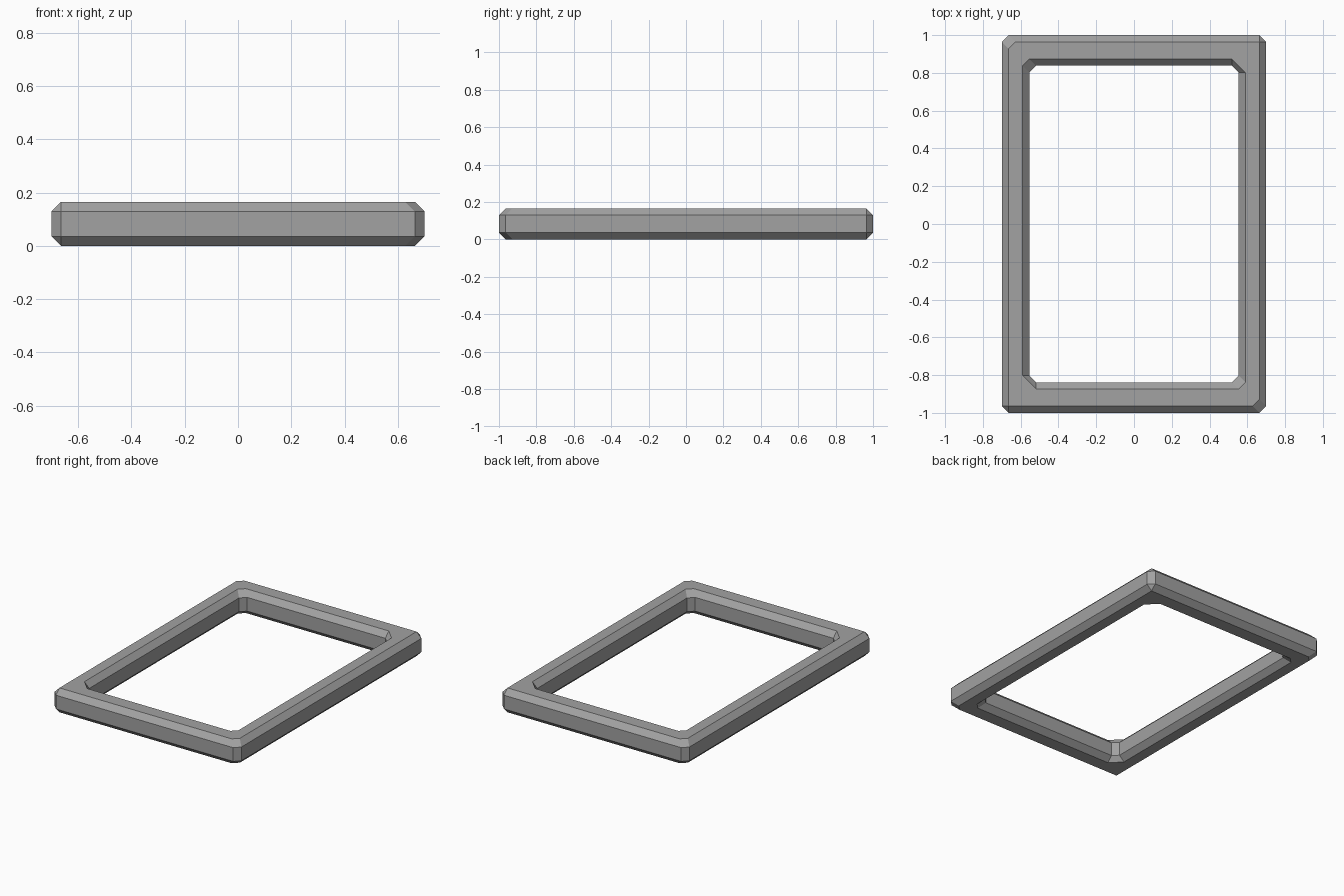
import bpy, bmesh

cube = bpy.data.objects.get("Cube")
if cube:
    bpy.data.objects.remove(cube, do_unlink=True)

grey = bpy.data.materials.new("mid grey")
grey.use_nodes = True
colour = (0.36, 0.36, 0.36, 1.0)
grey.diffuse_color = colour
grey.node_tree.nodes["Principled BSDF"].inputs["Base Color"].default_value = colour

HEIGHT = 0.165
B = 0.036                    # bevel width
OUT_X, OUT_Y = 0.70, 1.0     # outer wall
IN_X, IN_Y = 0.554, 0.838    # inner wall


def ring(bm, hx, hy, z, cut_same, cut_mixed):
    """Rectangle with cut corners; opposite corners share the same cut."""
    verts = []
    for sx, sy in ((1, 1), (-1, 1), (-1, -1), (1, -1)):
        cut = cut_same if sx == sy else cut_mixed
        pair = [(sx * hx, sy * (hy - cut)), (sx * (hx - cut), sy * hy)]
        if sx != sy:
            pair.reverse()
        verts += [bm.verts.new((x, y, z)) for x, y in pair]
    return verts


# Section of the frame, walked from the inner top edge round to the inner wall
bm = bmesh.new()
low, high = B, HEIGHT - B
rings = [
    ring(bm, IN_X + B, IN_Y + B, HEIGHT, 2 * B, B),
    ring(bm, OUT_X - B, OUT_Y - B, HEIGHT, 0, B),
    ring(bm, OUT_X, OUT_Y, high, B, B),
    ring(bm, OUT_X, OUT_Y, low, B, B),
    ring(bm, OUT_X - B, OUT_Y - B, 0, 0, B),
    ring(bm, IN_X + B, IN_Y + B, 0, 2 * B, B),
    ring(bm, IN_X, IN_Y, low, B, B),
    ring(bm, IN_X, IN_Y, high, B, B),
]
for i, a in enumerate(rings):
    b = rings[(i + 1) % len(rings)]
    for j in range(len(a)):
        k = (j + 1) % len(a)
        bm.faces.new((a[j], b[j], b[k], a[k]))

# Collapse the uncut corners to single points
bmesh.ops.remove_doubles(bm, verts=bm.verts[:], dist=0.0005)
bmesh.ops.recalc_face_normals(bm, faces=bm.faces[:])

mesh = bpy.data.meshes.new("bevelled_frame")
bm.to_mesh(mesh)
bm.free()
mesh.materials.append(grey)
frame = bpy.data.objects.new("bevelled_frame", mesh)
bpy.context.collection.objects.link(frame)
